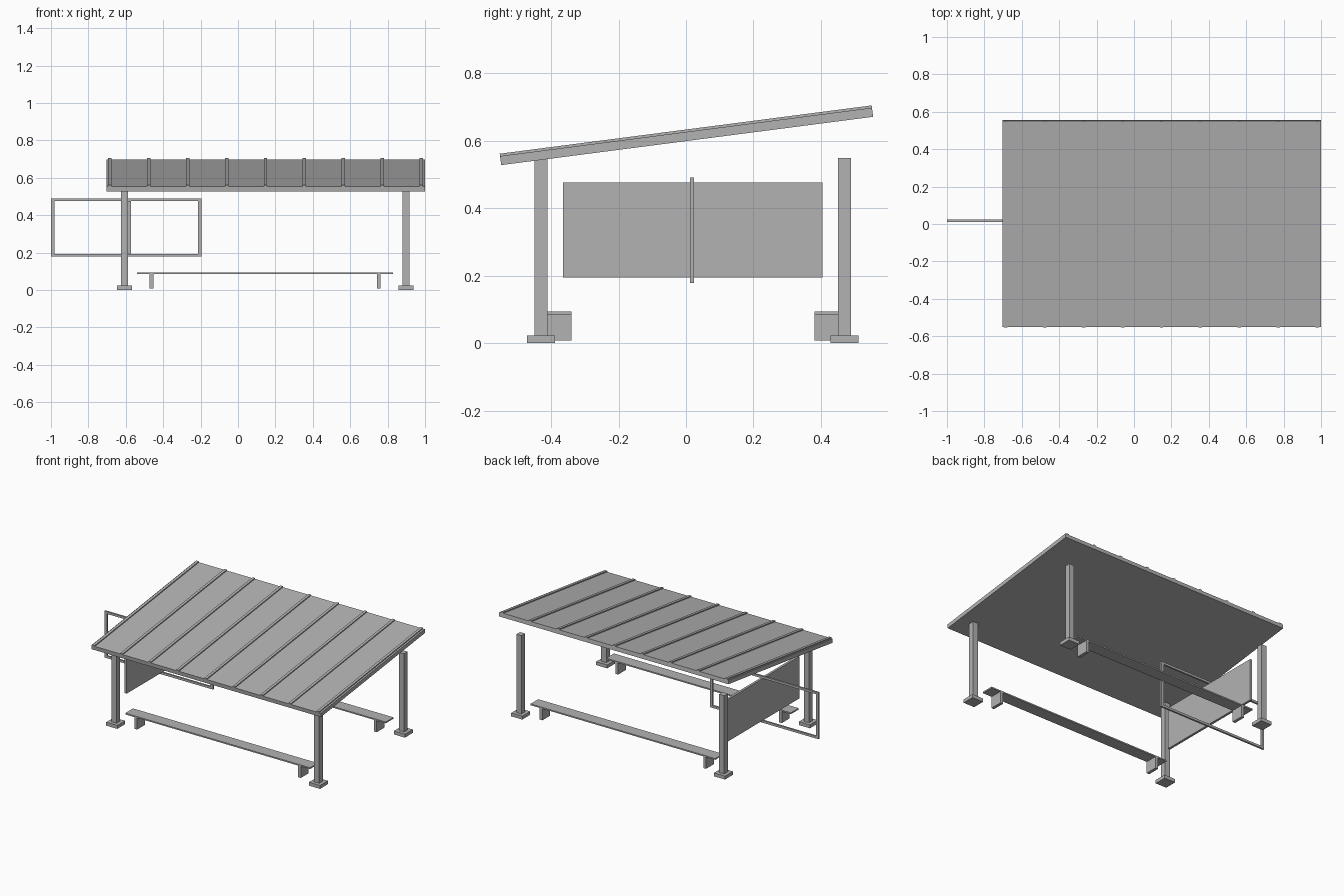
import bpy
import math
from mathutils import Matrix, Vector

cube = bpy.data.objects.get("Cube")
if cube:
    bpy.data.objects.remove(cube, do_unlink=True)

grey = bpy.data.materials.new("plain_grey")
grey.use_nodes = True
grey.diffuse_color = (0.45, 0.45, 0.45, 1)
grey.node_tree.nodes["Principled BSDF"].inputs["Base Color"].default_value = (0.45, 0.45, 0.45, 1)


def box(name, x, y, z, matrix=None):
    """Box from (low, high) spans, optionally placed by a matrix."""
    spans = (x, y, z)
    size = Vector([hi - lo for lo, hi in spans])
    centre = Vector([(hi + lo) / 2 for lo, hi in spans])
    bpy.ops.mesh.primitive_cube_add(size=1)
    ob = bpy.context.object
    ob.name = name
    ob.data.transform(Matrix.Translation(centre) @ Matrix.Diagonal((*size, 1)))
    if matrix:
        ob.data.transform(matrix)
    ob.data.materials.append(grey)
    return ob


def around(centre, width):
    return (centre - width / 2, centre + width / 2)


# Sloping roof slab with raised seams
slope = Matrix.Translation((0, 0, 0.628)) @ Matrix.Rotation(math.radians(7.4), 4, 'X')
half = 0.556
box("roof_slab", (-0.703, 1.0), (-half, half), (-0.027, 0), slope)
for i in range(9):
    box(f"roof_seam_{i + 1}", around(-0.685 + 0.208 * i, 0.018), (-half, half), (0, 0.007), slope)

# Posts on square feet
for row, y, top in (("front", -0.43, 0.547), ("back", 0.47, 0.55)):
    for side, x in (("right", -0.607), ("left", 0.898)):
        box(f"{row}_{side}_post", around(x, 0.038), around(y, 0.038), (0.02, top))
        box(f"{row}_{side}_foot", around(x, 0.082), around(y, 0.083), (0.002, 0.025))

# Low benches inside the posts
for row, y in (("front", -0.381), ("back", 0.422)):
    box(f"{row}_bench_seat", (-0.541, 0.83), around(y, 0.082), (0.087, 0.096))
    for side, x in (("right", -0.463), ("left", 0.752)):
        box(f"{row}_bench_{side}_leg", around(x, 0.02), around(y, 0.082), (0.009, 0.088))

# Hanging side panel
box("side_panel", (-0.587, -0.571), (-0.364, 0.404), (0.196, 0.478))

# Rectangular frame crossing the panel
depth = (0.012, 0.024)
for name, z in (("top", 0.485), ("bottom", 0.188)):
    box(f"frame_{name}_rail", (-1.0, -0.195), depth, around(z, 0.015))
for name, x in (("outer", -0.991), ("inner", -0.204)):
    box(f"frame_{name}_upright", around(x, 0.018), depth, (0.181, 0.492))

# Set the feet exactly on the ground
for ob in bpy.context.scene.objects:
    if ob.type == 'MESH' and ob.data.materials and ob.data.materials[0] == grey:
        ob.data.transform(Matrix.Translation((0, 0, -0.002)))
